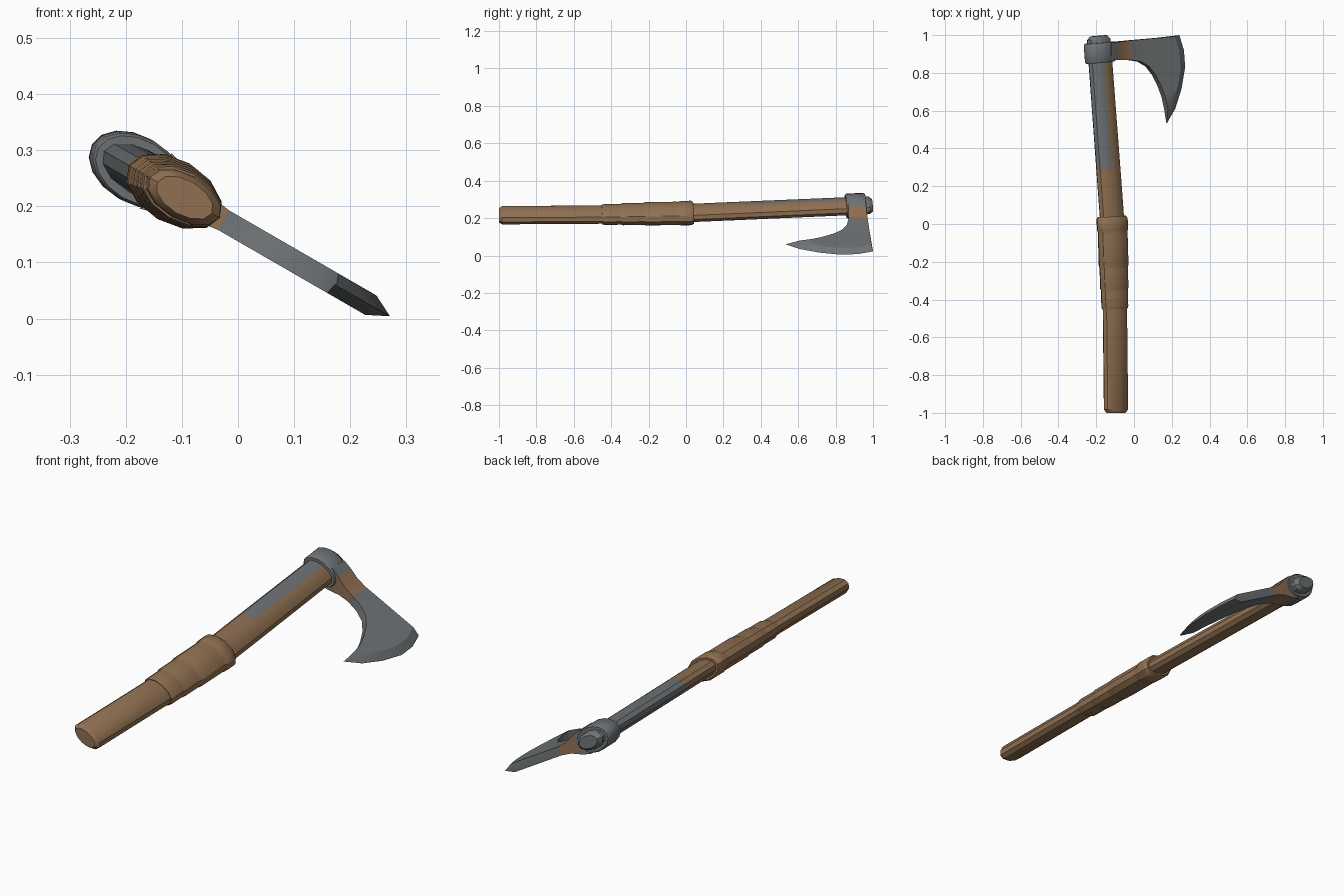
import bpy, bmesh, math
from mathutils import Vector

if "Cube" in bpy.data.objects:
    bpy.data.objects.remove(bpy.data.objects["Cube"])

# The axe lies tilted: u runs along the blade, w is its thickness, y its length
C, S = math.cos(math.radians(30)), math.sin(math.radians(30))
MID = 0.139  # w of the symmetry plane


def place(u, y, w):
    w += MID
    return Vector((C * u + S * w, y, -S * u + C * w))


def material(name, rgb):
    m = bpy.data.materials.new(name)
    m.diffuse_color = (*rgb, 1)
    m.use_nodes = True
    m.node_tree.nodes["Principled BSDF"].inputs["Base Color"].default_value = m.diffuse_color
    return m


WOOD = material("brown_wood", (0.28, 0.163, 0.083))
STEEL = material("grey_steel", (0.16, 0.173, 0.18))


def loft(name, loops, rule, angle=32):
    """Skin closed loops of (u, y, w); rule(u, y) gives the material index."""
    bm = bmesh.new()
    rings = [[bm.verts.new(p) for p in loop] for loop in loops]
    n = len(rings[0])
    for a, b in zip(rings, rings[1:]):
        for i in range(n):
            j = (i + 1) % n
            bm.faces.new((a[i], a[j], b[j], b[i]))
    bm.faces.new(rings[0])
    bm.faces.new(rings[-1])
    bmesh.ops.remove_doubles(bm, verts=bm.verts, dist=1e-5)
    for f in bm.faces:
        c = f.calc_center_median()
        f.material_index = rule(c.x, c.y)
    for v in bm.verts:
        v.co = place(*v.co)
    bmesh.ops.recalc_face_normals(bm, faces=bm.faces)
    me = bpy.data.meshes.new(name)
    bm.to_mesh(me)
    bm.free()
    me.materials.append(WOOD)
    me.materials.append(STEEL)
    ob = bpy.data.objects.new(name, me)
    bpy.context.collection.objects.link(ob)
    bpy.context.view_layer.objects.active = ob
    ob.select_set(True)
    bpy.ops.object.shade_smooth_by_angle(angle=math.radians(angle))
    ob.select_set(False)
    return ob


def centre(y):
    """Handle centre line: nearly straight grip, then a slanted shaft."""
    pts = [(-1, -0.190), (-0.45, -0.197), (0, -0.212), (1, -0.298)]
    for (y0, u0), (y1, u1) in zip(pts, pts[1:]):
        if y <= y1:
            return u0 + (u1 - u0) * (y - y0) / (y1 - y0)
    return pts[-1][1]


def oval(y, a, b, tilt=0.0, n=12):
    loop = []
    for k in range(n):
        t = math.tau * k / n
        du = a * math.cos(t)
        loop.append((centre(y) + du, y + tilt * du, b * math.sin(t)))
    return loop


# Handle: wooden shaft, steel cladding on the rear half of the upper part
handle = [oval(-1, 0.056, 0.031), oval(-0.983, 0.072, 0.041),
          oval(-0.45, 0.072, 0.041), oval(0, 0.072, 0.041),
          oval(0.285, 0.072, 0.041), oval(0.955, 0.070, 0.041, 0.08),
          oval(0.978, 0.068, 0.040, 0.08), oval(0.996, 0.050, 0.028, 0.08)]
loft("handle", handle,
     lambda u, y: int(y > 0.96 or (y > 0.285 and u < centre(y))))

# Grip wrap: stepped bands that grow towards the head
bands = [(-0.45, -0.35, 0.079, 0.048), (-0.35, -0.23, 0.083, 0.051),
         (-0.23, -0.04, 0.087, 0.054), (-0.04, 0.04, 0.091, 0.057)]
wrap = []
for y0, y1, a, b in bands:
    wrap += [oval(y0, a - 0.004, b - 0.004, 0.05), oval(y0 + 0.012, a, b, 0.05),
             oval(y1 - 0.012, a, b, 0.05)]
wrap.append(oval(0.04, 0.083, 0.050, 0.05))
loft("grip_wrap", wrap, lambda u, y: 0)

# Eye: steel collar around the top of the handle
loft("head_eye", [oval(0.855, 0.082, 0.055, 0.09, 16),
                  oval(0.863, 0.087, 0.060, 0.09, 16),
                  oval(0.952, 0.087, 0.060, 0.09, 16),
                  oval(0.960, 0.082, 0.055, 0.09, 16)], lambda u, y: 1)


def rib(p, q, e, h):
    """Blade section: inner curve p, bevel line q, sharp edge e, half thickness h."""
    return [(*p, h), (*q, h), (*e, 0), (*q, -h), (*p, -h)]


# Blade with neck: ribs fan from the eye to the beard tip
ribs = []
for u, h in [(-0.25, 0.057), (-0.205, 0.045), (-0.16, 0.027), (-0.11, 0.02)]:
    top = (u, 0.982 + 0.09 * u)
    ribs.append(rib((u, 0.868), top, top, h))
for p, q, e in [((-0.05, 0.86), (0.02, 0.982), (0.02, 0.982)),
                ((0.0, 0.835), (0.158, 0.992), (0.197, 1.0)),
                ((0.04, 0.79), (0.187, 0.91), (0.225, 0.92)),
                ((0.075, 0.73), (0.193, 0.82), (0.2325, 0.83)),
                ((0.10, 0.67), (0.178, 0.735), (0.21, 0.715)),
                ((0.115, 0.61), (0.145, 0.65), (0.172, 0.61))]:
    ribs.append(rib(p, q, e, 0.02))
tip = (0.12, 0.535)
ribs.append(rib(tip, tip, tip, 0.0))
# The last loop collapses to a point; drop its cap by nudging it open slightly
ribs[-1] = [(u + 0.002 * math.cos(k * 1.2566), y, 0.002 * math.sin(k * 1.2566 + 1.0))
            for k, (u, y, w) in enumerate(ribs[-1])]
loft("blade", ribs, lambda u, y: int(u > -0.11 or u < -0.21), 25)
